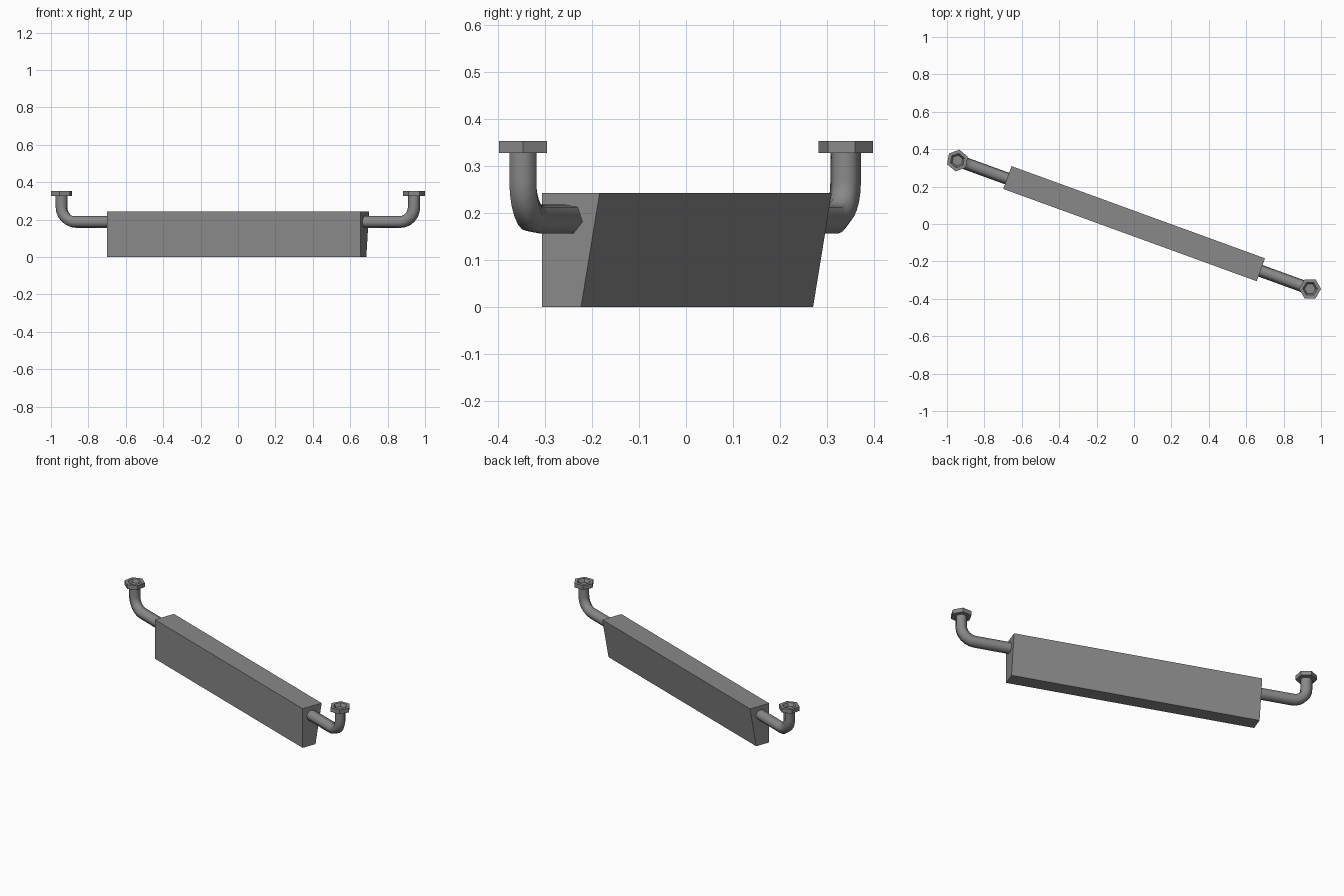
import bpy, bmesh, math
from mathutils import Vector

if "Cube" in bpy.data.objects:
    bpy.data.objects.remove(bpy.data.objects["Cube"])

ANGLE = math.radians(-20)   # the whole unit lies diagonally in plan
grey = bpy.data.materials.new("mid grey")
grey.diffuse_color = (0.25, 0.25, 0.25, 1)
grey.use_nodes = True
grey.node_tree.nodes["Principled BSDF"].inputs["Base Color"].default_value = grey.diffuse_color


def make(name, bm, smooth=None):
    bmesh.ops.recalc_face_normals(bm, faces=bm.faces)
    me = bpy.data.meshes.new(name)
    bm.to_mesh(me)
    bm.free()
    me.materials.append(grey)
    ob = bpy.data.objects.new(name, me)
    bpy.context.collection.objects.link(ob)
    ob.rotation_euler.z = ANGLE
    if smooth:
        bpy.ops.object.select_all(action='DESELECT')
        ob.select_set(True)
        bpy.context.view_layer.objects.active = ob
        bpy.ops.object.shade_smooth_by_angle(angle=math.radians(smooth))
    return ob


def hex_ring(bm, centre, radius, tilt=0.0):
    """Six-sided ring; tilt 0 faces up, tilt 90 degrees faces along -x."""
    ring = []
    for i in range(6):
        a = math.radians(20 + 60 * i)
        c, s = radius * math.cos(a), radius * math.sin(a)
        ring.append(bm.verts.new(centre + Vector(
            (c * math.cos(tilt), s, -c * math.sin(tilt)))))
    return ring


def loft(bm, rings):
    for r0, r1 in zip(rings, rings[1:]):
        for i in range(6):
            j = (i + 1) % 6
            bm.faces.new((r0[i], r0[j], r1[j], r1[i]))
    bm.faces.new(rings[0])
    bm.faces.new(rings[-1])


def mirror_x(ob):
    m = ob.modifiers.new("Mirror", 'MIRROR')
    m.use_axis = (True, False, False)


# Long body: upright front, back face leaning in towards the floor
bm = bmesh.new()
profile = [(-0.063, 0), (0.025, 0), (0.067, 0.242), (-0.063, 0.242)]
end = bm.faces.new([bm.verts.new((-0.721, y, z)) for y, z in profile])
ext = bmesh.ops.extrude_face_region(bm, geom=[end])
bmesh.ops.translate(bm, vec=(1.442, 0, 0),
                    verts=[v for v in ext["geom"] if isinstance(v, bmesh.types.BMVert)])
make("body", bm)

# Elbow pipe: horizontal run, quarter bend, short riser (mirrored)
U, V, ZP, BEND, R = 1.003, -0.004, 0.187, 0.08, 0.033
bm = bmesh.new()
rings = [hex_ring(bm, Vector((0.70, V, ZP)), R, math.pi / 2)]
for k in range(7):
    t = math.pi / 2 * (1 - k / 6)
    rings.append(hex_ring(bm, Vector((U - BEND + BEND * math.cos(t), V,
                                      ZP + BEND - BEND * math.sin(t))), R, t))
rings.append(hex_ring(bm, Vector((U, V, 0.332)), R))
loft(bm, rings)
mirror_x(make("elbow_pipe", bm, 62))

# Hexagonal nut with a recessed socket (mirrored)
bm = bmesh.new()
steps = [(0.030, 0.327), (0.059, 0.327), (0.059, 0.353), (0.039, 0.353), (0.029, 0.334)]
loft(bm, [hex_ring(bm, Vector((U, V, z)), r) for r, z in steps])
mirror_x(make("hex_nut", bm))
